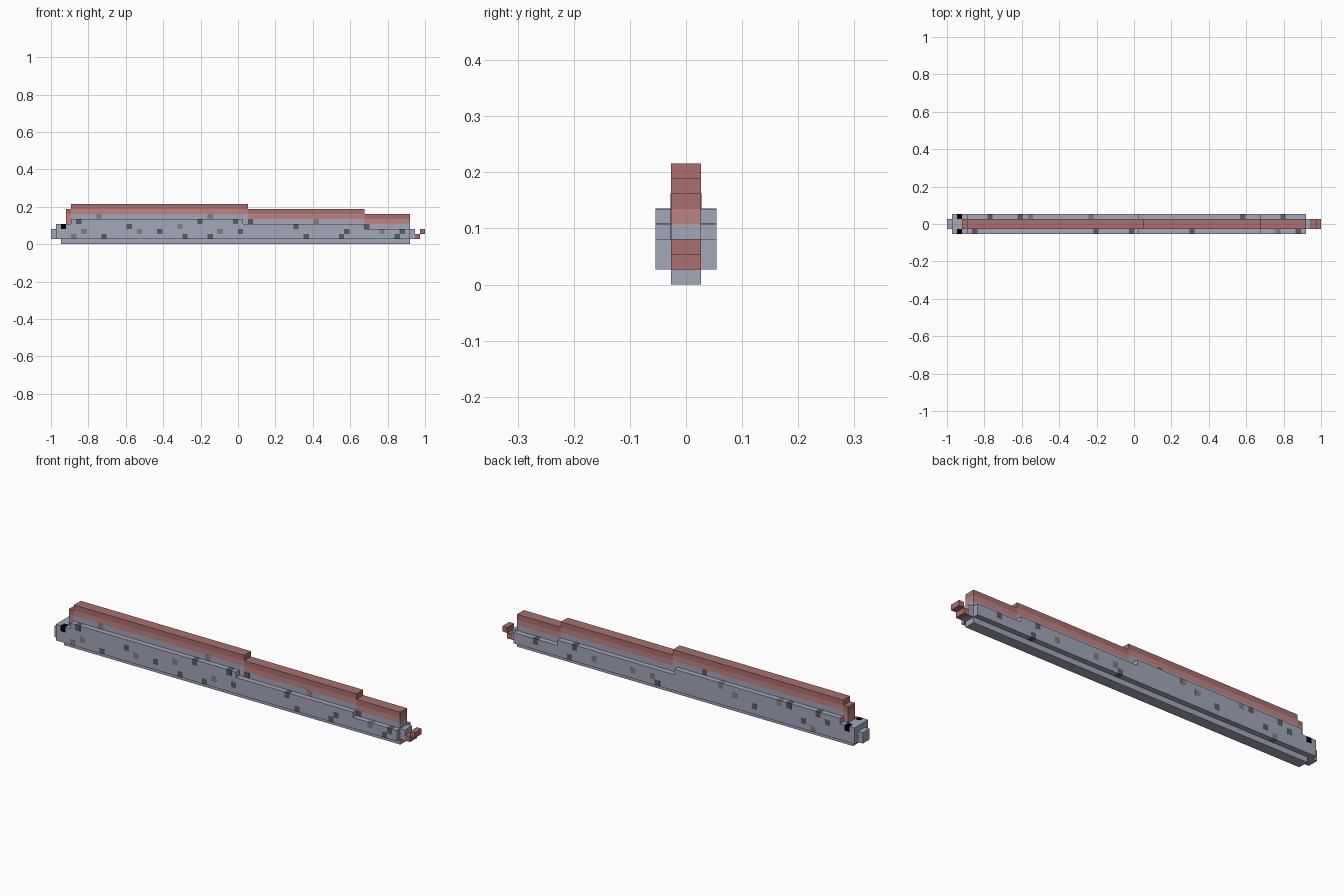
import bpy, bmesh

if "Cube" in bpy.data.objects:
    bpy.data.objects.remove(bpy.data.objects["Cube"])

V = 2 / 74  # one cube of the block grid; x index 0 is the snout tip


def material(name, rgb):
    m = bpy.data.materials.new(name)
    m.diffuse_color = (*rgb, 1)
    m.use_nodes = True
    m.node_tree.nodes["Principled BSDF"].inputs["Base Color"].default_value = m.diffuse_color
    return m


GREY = material("slate", (0.36, 0.385, 0.49))
PINK = material("light_red", (0.52, 0.23, 0.22))
RED = material("dark_red", (0.40, 0.16, 0.15))
DARK = material("charcoal", (0.10, 0.105, 0.12))
OLIVE = material("warm_grey", (0.21, 0.21, 0.20))
BLACK = material("black", (0.0, 0.0, 0.0))


def finish(name, bm, mat):
    bmesh.ops.recalc_face_normals(bm, faces=bm.faces)
    me = bpy.data.meshes.new(name)
    bm.to_mesh(me)
    bm.free()
    me.materials.append(mat)
    ob = bpy.data.objects.new(name, me)
    bpy.context.collection.objects.link(ob)
    return ob


def extrude_profile(name, pts, half, mat):
    """Side profile in grid units, extruded across y."""
    bm = bmesh.new()
    f = bm.faces.new([bm.verts.new((x * V - 1, -half * V, z * V)) for x, z in pts])
    r = bmesh.ops.extrude_face_region(bm, geom=[f])
    vs = [g for g in r["geom"] if isinstance(g, bmesh.types.BMVert)]
    bmesh.ops.translate(bm, verts=vs, vec=(0, 2 * half * V, 0))
    return finish(name, bm, mat)


def boxes(name, specs, mat, grow=0.0):
    """Boxes given as x0, x1, y0, y1, z0, z1 in grid units."""
    bm = bmesh.new()
    for x0, x1, y0, y1, z0, z1 in specs:
        vs = bmesh.ops.create_cube(bm, size=1)["verts"]
        for v in vs:
            v.co.x = ((x0 + x1) / 2 + v.co.x * (x1 - x0 + grow)) * V - 1
            v.co.y = ((y0 + y1) / 2 + v.co.y * (y1 - y0 + grow)) * V
            v.co.z = ((z0 + z1) / 2 + v.co.z * (z1 - z0 + grow)) * V
    return finish(name, bm, mat)


def core(x0, x1, z0, z1):
    return (x0, x1, -1, 1, z0, z1)


# Body: stepped flanks, keel, back ridge, snout and tail root
extrude_profile("body", [(1, 1), (71, 1), (71, 3), (62, 3), (62, 4), (38, 4),
                         (38, 5), (4, 5), (4, 4), (1, 4)], 2, GREY)
boxes("keel", [core(2, 71, 0, 1)], GREY)
boxes("back_ridge", [core(4, 39, 4, 6), core(39, 62, 4, 5), core(62, 71, 3, 4)], GREY)
boxes("snout", [core(0, 1, 1, 3)], GREY)
boxes("tail_root", [core(71, 72, 1, 3)], GREY)

# Dorsal fin: light base and dark edge, stepping down to the tail
boxes("fin_base", [core(3, 4, 4, 6), core(4, 39, 6, 7), core(39, 62, 5, 6),
                   core(62, 71, 4, 5)], PINK)
boxes("fin_edge", [core(3, 4, 6, 7), core(4, 39, 7, 8), core(39, 62, 6, 7),
                   core(62, 71, 5, 6)], RED)
boxes("tail_fin", [core(72, 73, 1, 2), core(73, 74, 2, 3)], RED)

# Eyes on both sides
boxes("eyes", [(2, 3, y, y + 1, 3, 4) for y in (-2, 1)], BLACK, 0.03)


def ridge_top(x):
    return 5 if x < 38 else 4 if x < 62 else 3


def spots(name, cells, side, mat):
    """Single-cube spots on one flank, or on the ridge when above the flank."""
    specs = []
    for x, z in cells:
        d = 2 if z < ridge_top(x) else 1
        y0, y1 = (-d, -d + 1) if side < 0 else (d - 1, d)
        specs.append((x, x + 1, y0, y1, z, z + 1))
    boxes(name, specs, mat, 0.03)


# Flank spots
spots("front_dark_spots", [(5, 4), (10, 1), (15, 3), (21, 2), (26, 1), (29, 4),
                           (31, 1), (36, 4), (37, 2), (39, 4), (48, 3), (50, 1),
                           (57, 1), (58, 2), (62, 3), (68, 1), (69, 2)], -1, DARK)
spots("front_light_spots", [(9, 5), (4, 1), (6, 2), (17, 2), (25, 3), (31, 5),
                            (33, 2), (52, 4), (65, 2)], -1, OLIVE)
spots("back_dark_spots", [(8, 4), (14, 4), (58, 3), (66, 2), (59, 1), (41, 1),
                          (32, 5), (6, 3), (11, 2), (21, 2)], 1, DARK)
spots("back_light_spots", [(16, 4), (28, 4), (54, 2), (46, 2), (42, 2), (9, 1),
                           (25, 3)], 1, OLIVE)
